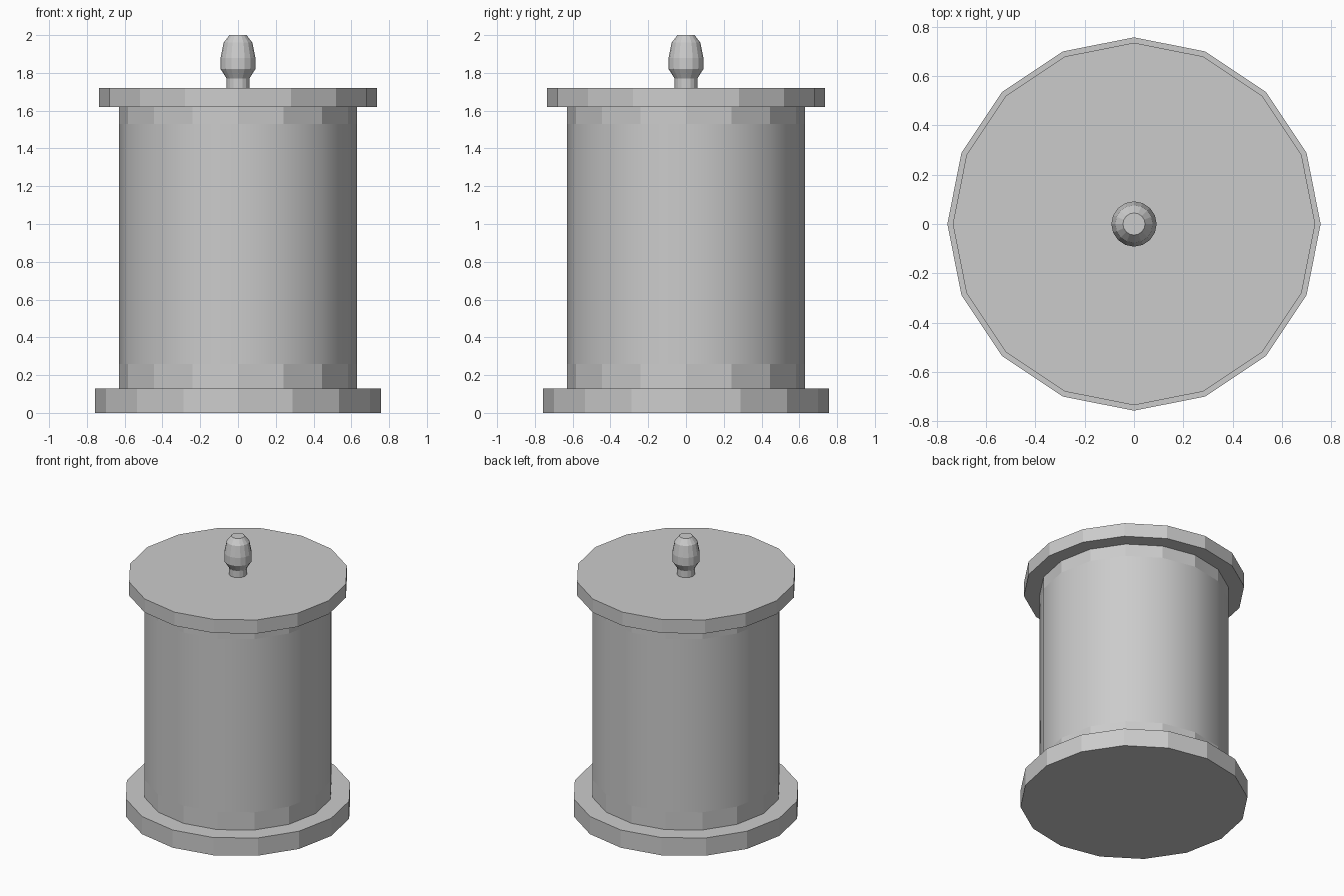
import bpy
import bmesh
import math

SIDES = 16

cube = bpy.data.objects.get("Cube")
if cube:
    bpy.data.objects.remove(cube, do_unlink=True)

# Single grey material
grey = bpy.data.materials.new("plain_grey")
grey.use_nodes = True
colour = (0.6, 0.6, 0.6, 1.0)
grey.diffuse_color = colour
grey.node_tree.nodes["Principled BSDF"].inputs["Base Color"].default_value = colour


def turned(name, profile, smooth=False):
    """Capped part turned around z from (radius, height) pairs, bottom to top."""
    bm = bmesh.new()
    rings = []
    for radius, z in profile:
        angles = [math.tau * i / SIDES for i in range(SIDES)]
        rings.append([bm.verts.new((radius * math.cos(a), radius * math.sin(a), z))
                      for a in angles])
    for low, high in zip(rings, rings[1:]):
        for i in range(SIDES):
            j = (i + 1) % SIDES
            face = bm.faces.new((low[i], low[j], high[j], high[i]))
            face.smooth = smooth
    bm.faces.new(list(reversed(rings[0])))
    bm.faces.new(rings[-1])
    mesh = bpy.data.meshes.new(name)
    bm.to_mesh(mesh)
    bm.free()
    mesh.materials.append(grey)
    obj = bpy.data.objects.new(name, mesh)
    bpy.context.collection.objects.link(obj)
    return obj


# Wide plates above and below the drum
turned("base_plate", [(0.757, 0.0), (0.757, 0.13)])
turned("lid_plate", [(0.735, 1.62), (0.735, 1.72)])

# Smooth drum between two faceted collars
turned("lower_collar", [(0.63, 0.13), (0.63, 0.26)])
turned("drum", [(0.63, 0.26), (0.63, 1.53)], smooth=True)
turned("upper_collar", [(0.63, 1.53), (0.63, 1.62)])

# Finial knob on its short neck
turned("lid_knob", [(0.06, 1.72), (0.06, 1.77), (0.092, 1.82), (0.092, 1.88),
                    (0.076, 1.96), (0.045, 2.0)])
